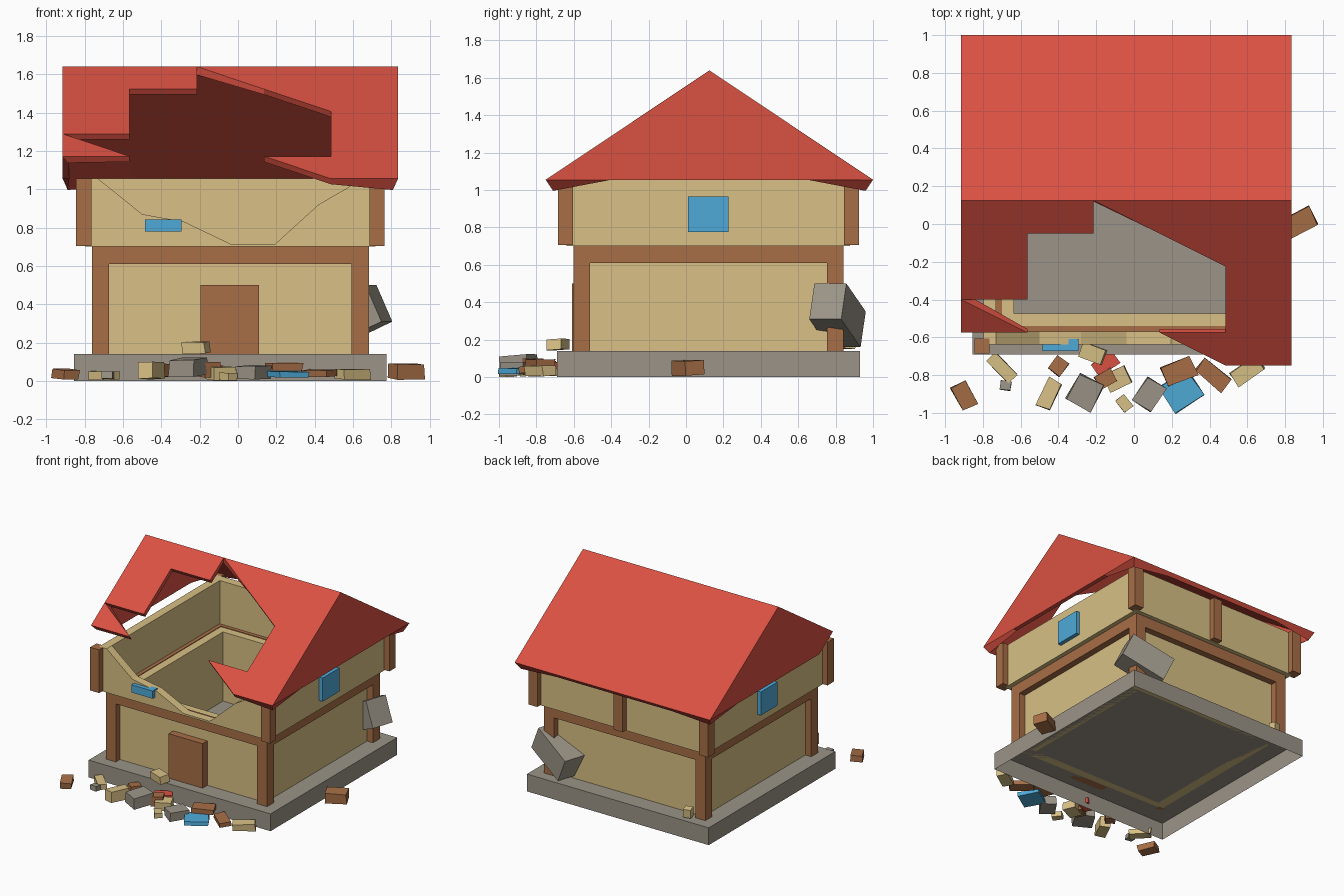
import bpy, bmesh, random
from mathutils import Matrix, Vector

random.seed(4)
old = bpy.data.objects.get("Cube")
if old:
    bpy.data.objects.remove(old, do_unlink=True)


def lin(c):
    c /= 255
    return c / 12.92 if c <= 0.04045 else ((c + 0.055) / 1.055) ** 2.4


def material(name, r, g, b):
    m = bpy.data.materials.new(name)
    m.use_nodes = True
    col = (lin(r), lin(g), lin(b), 1)
    m.diffuse_color = col
    m.node_tree.nodes["Principled BSDF"].inputs["Base Color"].default_value = col
    return m


PLASTER = material("tan plaster", 216, 192, 133)
WOOD = material("brown wood", 167, 110, 70)
STONE = material("grey stone", 155, 148, 135)
TILE = material("red roof", 218, 81, 66)
GLASS = material("blue glass", 78, 170, 216)
CX, CY = -0.04, 0.12


def finish(name, bm, mat):
    me = bpy.data.meshes.new(name)
    bm.to_mesh(me)
    bm.free()
    me.materials.append(mat)
    ob = bpy.data.objects.new(name, me)
    bpy.context.scene.collection.objects.link(ob)
    return ob


def add_box(bm, x0, x1, y0, y1, z0, z1):
    size = Matrix.Diagonal((x1 - x0, y1 - y0, z1 - z0, 1))
    mid = Matrix.Translation(((x0 + x1) / 2, (y0 + y1) / 2, (z0 + z1) / 2))
    return bmesh.ops.create_cube(bm, size=1, matrix=mid @ size)["verts"]


def box(name, mat, *dims):
    bm = bmesh.new()
    add_box(bm, *dims)
    return finish(name, bm, mat)


def ring(name, mat, outer, inner, z0, z1, front=True):
    """Square frame of four straight pieces around the house centre."""
    bm = bmesh.new()
    for s in (-1, 1):
        a, b = sorted((s * inner, s * outer))
        add_box(bm, CX + a, CX + b, CY - inner, CY + inner, z0, z1)
        if s > 0 or front:
            add_box(bm, CX - outer, CX + outer, CY + a, CY + b, z0, z1)
    return finish(name, bm, mat)


def posts(name, inner, outer, z0, z1):
    mid, h = (inner + outer) / 2, (outer - inner) / 2
    for sx, side in ((-1, "right"), (1, "left")):
        for sy, end in ((-1, "front"), (1, "back")):
            x, y = CX + sx * mid, CY + sy * mid
            box(f"{name}_{end}_{side}", WOOD, x - h, x + h, y - h, y + h, z0, z1)


# Foundation slab, open underneath
bm = bmesh.new()
add_box(bm, -0.855, 0.775, -0.69, 0.93, 0, 0.14)
bm.normal_update()
bmesh.ops.delete(bm, geom=[f for f in bm.faces if f.normal.z < -0.5], context="FACES_ONLY")
finish("foundation", bm, STONE)

# Timber frame and walls
ring("lower_walls", PLASTER, 0.67, 0.595, 0.14, 0.70)
posts("lower_post", 0.633, 0.7225, 0.14, 0.61)
ring("floor_beams", WOOD, 0.7225, 0.66, 0.61, 0.705)
ring("upper_walls", PLASTER, 0.758, 0.69, 0.7, 1.055, front=False)
posts("upper_post", 0.725, 0.805, 0.705, 1.055)
box("back_middle_post", WOOD, CX - 0.04, CX + 0.04, CY + 0.74, CY + 0.805, 0.705, 1.05)
box("door", WOOD, -0.195, 0.11, -0.61, -0.54, 0.14, 0.5)

# Collapsed front wall
outline = [(-0.798, 0.7), (0.718, 0.7), (0.718, 1.055), (0.66, 1.055), (0.61, 1.03),
           (0.42, 0.92), (0.195, 0.715), (-0.04, 0.715), (-0.28, 0.83),
           (-0.5, 0.87), (-0.73, 1.055), (-0.798, 1.055)]
bm = bmesh.new()
face = bm.faces.new([bm.verts.new((x, CY - 0.758, z)) for x, z in outline])
new = bmesh.ops.extrude_face_region(bm, geom=[face])["geom"]
bmesh.ops.translate(bm, vec=(0, 0.068, 0),
                    verts=[v for v in new if isinstance(v, bmesh.types.BMVert)])
bmesh.ops.recalc_face_normals(bm, faces=bm.faces)
finish("broken_front_wall", bm, PLASTER)

# Windows
for s, side in ((-1, "right"), (1, "left")):
    a, b = sorted((CX + s * 0.74, CX + s * 0.79))
    box("window_" + side, GLASS, a, b, 0.012, 0.227, 0.775, 0.965)
box("broken_front_window", GLASS, -0.485, -0.295, -0.672, -0.61, 0.78, 0.842)

# Roof shell on a five by five grid; rows run from eave to ridge
# F whole tile, u upper right half, l lower left half
FRONT = ["...uF", "l...F", "F...F", "F..uF", "FFuFF"]
EAVE, RIDGE, N = 1.055, 1.64, 5
bm = bmesh.new()
cache = {}


def vert(x, y, z):
    key = (round(x, 3), round(y, 3), round(z, 3))
    if key not in cache:
        cache[key] = bm.verts.new(key)
    return cache[key]


def slope(col, row, s):
    return vert(-0.915 + 0.35 * col, 0.125 + s * 0.175 * (N - row),
                EAVE + (RIDGE - EAVE) * row / N)


for r in range(N):
    for c in range(N):
        for s, kind in ((-1, FRONT[r][c]), (1, "F")):
            sw, se, ne, nw = [slope(c + i, r + j, s) for i, j in ((0, 0), (1, 0), (1, 1), (0, 1))]
            loop = {"F": [sw, se, ne, nw], "u": [se, ne, nw], "l": [sw, se, nw]}.get(kind)
            if loop:
                bm.faces.new(loop[::-s])
for col, first in ((0, 1), (N, 0)):
    x = -0.915 + 0.35 * col
    loop = [slope(col, r, -1) for r in range(first, N + 1)]
    loop += [slope(col, r, 1) for r in range(N - 1, -1, -1)]
    loop += [vert(x, 1 - 0.35 * k, EAVE) for k in range(1, N)]
    bm.faces.new(loop if col == 0 else loop[::-1])
for v in [v for v in bm.verts if not v.link_faces]:
    bm.verts.remove(v)
roof = finish("broken_roof", bm, TILE)
mod = roof.modifiers.new("Thickness", "SOLIDIFY")
mod.thickness, mod.offset, mod.use_even_offset = 0.035, -1, True


# Rubble: material, centre, size, turn in degrees
def chunk(name, mat, centre, size, turn, tilt=5.0):
    bm = bmesh.new()
    for v in bmesh.ops.create_cube(bm, size=1)["verts"]:
        v.co = Vector([c * s * random.uniform(0.9, 1.05) for c, s in zip(v.co, size)])
    rad = 0.01745
    spin = Matrix.Rotation(turn * rad, 4, "Z") @ Matrix.Rotation(
        random.uniform(-tilt, tilt) * rad, 4, "X")
    bm.transform(Matrix.Translation(centre) @ spin)
    return finish(name, bm, mat)


RUBBLE = [
    (WOOD, (-0.9, -0.91, 0.035), (0.09, 0.14, 0.05), 28),
    (PLASTER, (-0.7, -0.76, 0.028), (0.17, 0.07, 0.045), -45),
    (STONE, (-0.68, -0.855, 0.03), (0.06, 0.05, 0.04), -8),
    (PLASTER, (-0.45, -0.9, 0.055), (0.08, 0.16, 0.09), -25),
    (WOOD, (-0.4, -0.75, 0.055), (0.08, 0.09, 0.07), -35),
    (STONE, (-0.26, -0.89, 0.07), (0.15, 0.16, 0.09), -28),
    (PLASTER, (-0.22, -0.685, 0.175), (0.13, 0.08, 0.06), -20),
    (TILE, (-0.15, -0.74, 0.06), (0.13, 0.08, 0.04), 35),
    (WOOD, (-0.15, -0.82, 0.06), (0.1, 0.08, 0.08), 30),
    (PLASTER, (-0.09, -0.82, 0.04), (0.13, 0.1, 0.07), 25),
    (PLASTER, (-0.05, -0.95, 0.022), (0.06, 0.08, 0.04), 38),
    (STONE, (0.08, -0.9, 0.045), (0.12, 0.15, 0.07), -35),
    (GLASS, (0.25, -0.885, 0.035), (0.18, 0.17, 0.03), 33),
    (WOOD, (0.24, -0.78, 0.075), (0.17, 0.11, 0.04), 22),
    (WOOD, (0.42, -0.8, 0.04), (0.18, 0.09, 0.035), -40),
    (PLASTER, (0.6, -0.78, 0.035), (0.17, 0.09, 0.055), 35),
    (WOOD, (0.88, 0.01, 0.05), (0.16, 0.11, 0.08), 28),
    (PLASTER, (-0.63, 0.87, 0.185), (0.06, 0.06, 0.07), 15),
]
for i, (mat, centre, size, turn) in enumerate(RUBBLE):
    chunk(f"rubble_{i + 1}", mat, centre, size, turn)

# Large slab leaning on the back corner
slab = box("leaning_slab", STONE, -0.18, 0.18, -0.09, 0.09, -0.105, 0.105)
lean = Vector((0.27, -0.09, 0.13)).to_track_quat("X", "Z").to_matrix().to_4x4()
slab.matrix_world = Matrix.Translation((0.58, 0.81, 0.33)) @ lean
